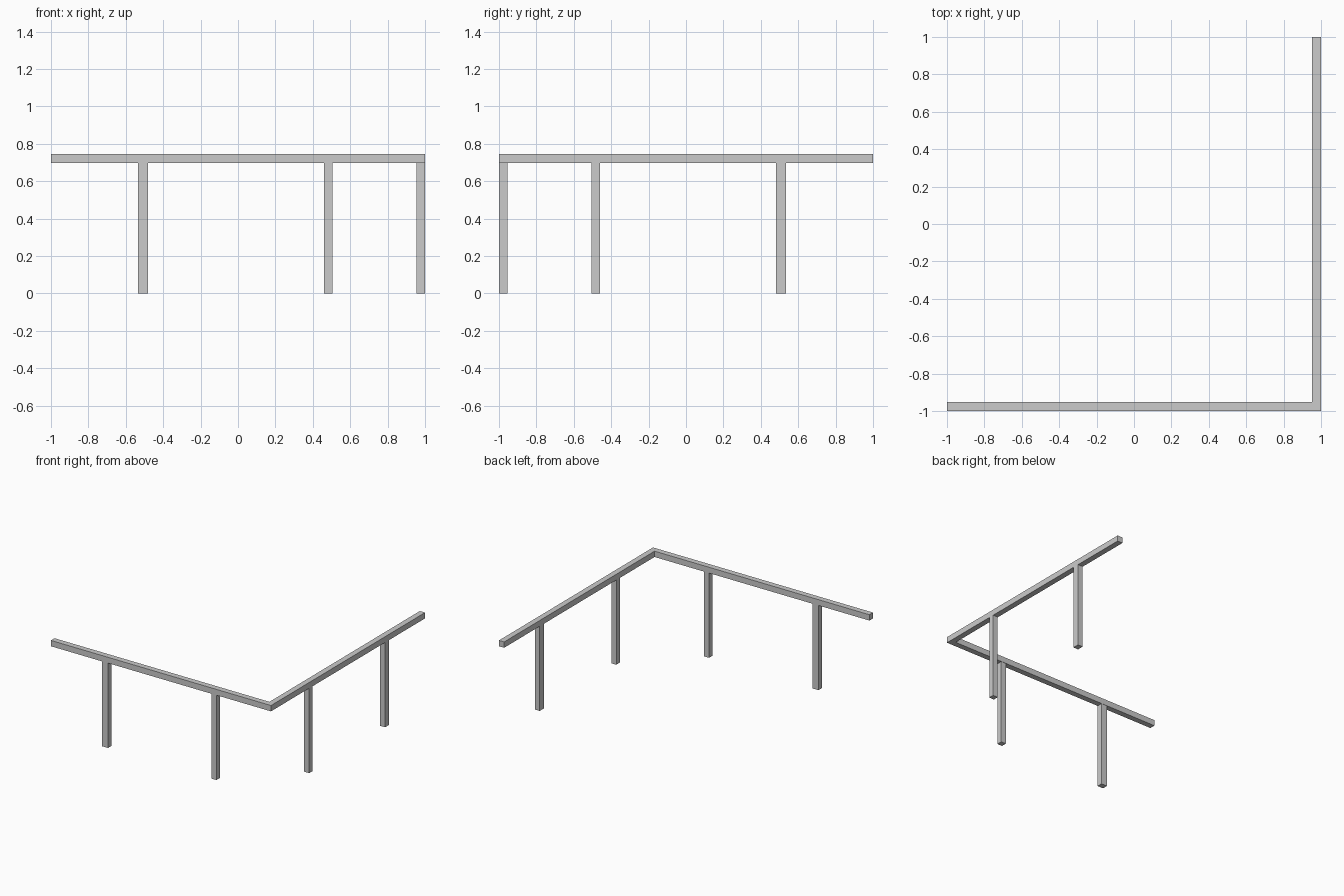
import bpy, bmesh

if "Cube" in bpy.data.objects:
    bpy.data.objects.remove(bpy.data.objects["Cube"])

RAIL_W, RAIL_BOTTOM, RAIL_TOP = 0.047, 0.697, 0.745


def prism(name, outline, z0, z1):
    """Extrude a counter-clockwise xy outline from z0 to z1."""
    bm = bmesh.new()
    face = bm.faces.new([bm.verts.new((x, y, z0)) for x, y in outline])
    top = bmesh.ops.extrude_face_region(bm, geom=[face])["geom"]
    verts = [v for v in top if isinstance(v, bmesh.types.BMVert)]
    bmesh.ops.translate(bm, verts=verts, vec=(0, 0, z1 - z0))
    bmesh.ops.recalc_face_normals(bm, faces=bm.faces)
    mesh = bpy.data.meshes.new(name)
    bm.to_mesh(mesh)
    bm.free()
    obj = bpy.data.objects.new(name, mesh)
    bpy.context.collection.objects.link(obj)
    return obj


# L-shaped top rail
i = 1 - RAIL_W
prism("top_rail", [(-1, -1), (1, -1), (1, 1), (i, 1), (i, -i), (-1, -i)],
      RAIL_BOTTOM, RAIL_TOP)

# Posts: the outer one on each side is slightly wider
DEPTH = 0.045
for label, a, b in (("outer", -0.535, -0.482), ("inner", 0.459, 0.504)):
    front = [(a, -1), (b, -1), (b, -1 + DEPTH), (a, -1 + DEPTH)]
    prism(f"front_{label}_post", front, 0, RAIL_BOTTOM)
    # Right side repeats the front, reflected across the corner diagonal
    right = [(-y, -x) for x, y in front]
    prism(f"right_{label}_post", right, 0, RAIL_BOTTOM)
